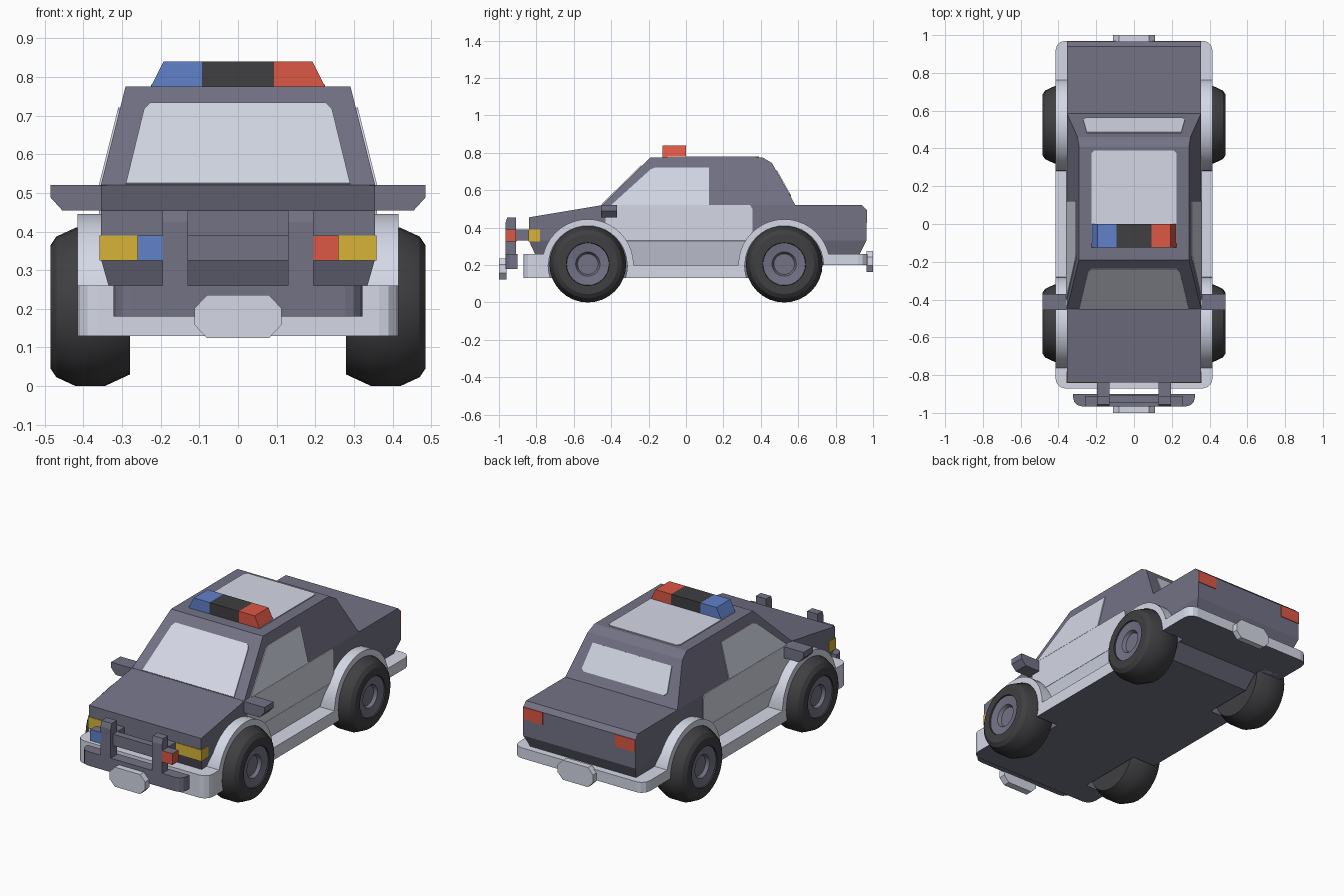
import bpy, bmesh, math
from mathutils import Vector

if "Cube" in bpy.data.objects:
    bpy.data.objects.remove(bpy.data.objects["Cube"])


def material(name, rgb):
    m = bpy.data.materials.new(name)
    m.diffuse_color = (*rgb, 1)
    m.use_nodes = True
    m.node_tree.nodes["Principled BSDF"].inputs["Base Color"].default_value = m.diffuse_color
    return m


SLATE = material("slate_paint", (0.17, 0.168, 0.235))
PALE = material("pale_paint", (0.66, 0.69, 0.79))
BLACK = material("black_rubber", (0.05, 0.05, 0.055))
BLUE = material("blue_light", (0.12, 0.22, 0.60))
RED = material("red_light", (0.72, 0.095, 0.06))
YELLOW = material("yellow_light", (0.68, 0.45, 0.04))


def finish(name, bm, *mats):
    bmesh.ops.recalc_face_normals(bm, faces=bm.faces[:])
    me = bpy.data.meshes.new(name)
    bm.to_mesh(me)
    bm.free()
    for m in mats:
        me.materials.append(m)
    ob = bpy.data.objects.new(name, me)
    bpy.context.collection.objects.link(ob)
    return ob


def activate(ob):
    bpy.ops.object.select_all(action='DESELECT')
    ob.select_set(True)
    bpy.context.view_layer.objects.active = ob


def smooth(ob):
    activate(ob)
    bpy.ops.object.shade_smooth_by_angle(angle=math.radians(25))


def loft(name, a, b, *mats, bevel=None, offset=0.05):
    """Solid between two matching outlines; bevel is a rule choosing edges to round."""
    bm = bmesh.new()
    va, vb = [bm.verts.new(p) for p in a], [bm.verts.new(p) for p in b]
    bm.faces.new(va)
    bm.faces.new(vb)
    n = len(a)
    for i in range(n):
        j = (i + 1) % n
        bm.faces.new((va[i], va[j], vb[j], vb[i]))
    if bevel:
        edges = [e for e in bm.edges if bevel(e.verts[0].co, e.verts[1].co)]
        bmesh.ops.bevel(bm, geom=edges, offset=offset, segments=3, profile=0.5, affect='EDGES')
    return finish(name, bm, *mats)


def side_prism(name, yz, w, *mats, **kw):
    """Side outline spread to half-width w, which may depend on height."""
    f = w if callable(w) else (lambda z: w)
    return loft(name, [(-f(z), y, z) for y, z in yz], [(f(z), y, z) for y, z in yz], *mats, **kw)


def front_prism(name, xz, y0, y1, *mats):
    return loft(name, [(x, y0, z) for x, z in xz], [(x, y1, z) for x, z in xz], *mats)


def box(name, x0, x1, y0, y1, z0, z1, *mats, **kw):
    ring = [(x0, y0), (x1, y0), (x1, y1), (x0, y1)]
    return loft(name, [(x, y, z0) for x, y in ring], [(x, y, z1) for x, y in ring], *mats, **kw)


def plate(name, pts, out, mat, t=0.005):
    d = Vector(out).normalized() * t
    return loft(name, pts, [Vector(p) + d for p in pts], mat)


def lathe(name, prof, y, z, s, mat, a0=0.0, a1=2 * math.pi, n=32, closed=False):
    """Spin an (x, radius) outline about the axle at (y, z)."""
    bm = bmesh.new()
    full = a1 - a0 > 6.2
    rings = []
    for k in range(n if full else n + 1):
        a = a0 + (a1 - a0) * k / n
        rings.append([bm.verts.new((s * x, y + r * math.cos(a), z + r * math.sin(a))) for x, r in prof])
    m = len(prof)
    for k in range(n):
        p, q = rings[k], rings[(k + 1) % len(rings)]
        for i in range(m if closed else m - 1):
            j = (i + 1) % m
            bm.faces.new((p[i], p[j], q[j], q[i]))
    if not full:
        bm.faces.new(rings[0])
        bm.faces.new(rings[-1])
    bmesh.ops.remove_doubles(bm, verts=bm.verts[:], dist=1e-5)
    ob = finish(name, bm, mat)
    smooth(ob)
    return ob


def paint(ob, index, rule):
    for p in ob.data.polygons:
        if rule(p):
            p.material_index = index


AXLE, WELL = 0.525, 0.212

# Body shell: tapered sill, main body, cabin, chassis with bumpers
lower = loft("lower_body",
             [(-.318, -.78, .2), (.318, -.78, .2), (.318, .9, .2), (-.318, .9, .2)],
             [(-.355, -.84, .33), (.355, -.84, .33), (.355, .965, .33), (-.355, .965, .33)], SLATE)
body = side_prism("body", [(-.84, .33), (-.84, .455), (-.45, .52), (.94, .52), (.965, .495), (.965, .33)],
                  .355, SLATE)


def cabin_w(z):
    return .355 - .25 * (z - .52)


side_prism("cabin", [(-.45, .52), (-.19, .775), (.41, .775), (.46, .745), (.585, .52)], cabin_w, SLATE)
chassis = side_prism("chassis", [(-.87, .13), (.62, .13), (.70, .20), (.97, .20), (.97, .26), (AXLE, .26),
                                 (AXLE, .20), (-AXLE, .20), (-AXLE, .26), (-.87, .26)], .415, PALE, SLATE,
                     bevel=lambda a, b: abs(a.y) > .85 and abs(a.x - b.x) + abs(a.y - b.y) < .001)

# Wheel wells cut from the shell
for y in (-AXLE, AXLE):
    for s in (-1, 1):
        cutter = lathe("well_cutter", [(.27, 0), (.27, WELL), (.6, WELL), (.6, 0)], y, .2, s, SLATE, n=40)
        cutter.hide_render = True
        for ob in (lower, body, chassis):
            mod = ob.modifiers.new("well", 'BOOLEAN')
            mod.object, mod.operation, mod.solver = cutter, 'DIFFERENCE', 'EXACT'
            activate(ob)
            bpy.ops.object.modifier_apply(modifier=mod.name)
        bpy.data.objects.remove(cutter)
paint(chassis, 1, lambda p: p.normal.z < -.5)

# Wheels and arches
for y, end in ((-AXLE, "front"), (AXLE, "rear")):
    for s, side in ((-1, "left"), (1, "right")):
        tag = f"{end}_{side}"
        lathe("tyre_" + tag, [(.28, 0), (.28, .175), (.345, .205), (.42, .205), (.47, .182), (.485, .16),
                              (.485, .115), (.45, .11), (.45, 0)], y, .205, s, BLACK)
        lathe("hub_" + tag, [(.44, .113), (.478, .113), (.47, .065), (.452, .055), (.452, 0)],
              y, .205, s, SLATE)
        lathe("arch_" + tag, [(.28, .21), (.415, .21), (.415, .245), (.28, .245)], y, .2, s, PALE,
              0, math.pi, 20, closed=True)

# Windows and roof panel
shield = [(-.29, .522), (.29, .522), (.243, .715), (.228, .73), (-.228, .73), (-.243, .715)]
plate("windscreen", [(x, -.45 + (z - .52) * .26 / .255, z) for x, z in shield], (0, -.255, .26), PALE)
rear = [(-.27, .58), (-.255, .567), (.255, .567), (.27, .58), (.25, .705), (-.25, .705)]
plate("rear_window", [(x, .46 + (.745 - z) * .125 / .225, z) for x, z in rear], (0, .225, .125), PALE)
roof = [(-.225, -.1), (.225, -.1), (.225, .375), (.21, .39), (-.21, .39), (-.225, .375)]
plate("roof_panel", [(x, y, .775) for x, y in roof], (0, 0, 1), PALE)

# Mirrored side parts
window = [(-.4, .52), (-.19, .71), (-.165, .72), (.123, .72), (.123, .52)]
door = [(-.43, .52), (-.43, .425), (-.38, .385), (-.34, .33), (.335, .33), (.355, .36), (.355, .5), (.343, .52)]
sill = [(-.34, .33), (-.295, .2), (.295, .2), (.335, .33)]
for s, side in ((-1, "left"), (1, "right")):
    plate("side_window_" + side, [(s * cabin_w(z), y, z) for y, z in window], (s, 0, .25), PALE)
    plate("door_" + side, [(s * .355, y, z) for y, z in door], (s, 0, 0), PALE)
    plate("door_sill_" + side, [(s * (.355 - (.33 - z) * .285), y, z) for y, z in sill], (s, 0, -.285), PALE)
    front_prism("mirror_" + side, [(s * x, z) for x, z in
                ((.34, .455), (.455, .455), (.485, .488), (.485, .52), (.34, .52))], -.455, -.37, SLATE)
    box("headlight_" + side, s * .195, s * .358, -.843, -.78, .325, .39, YELLOW)
    box("tail_light_" + side, s * .23, s * .355, .96, .969, .425, .495, RED)
    # Push bar upright, strut and flashing light
    up = [(-.91, .2), (-.965, .2), (-.965, .425), (-.955, .455), (-.91, .455)]
    loft("push_bar_upright_" + side, [(s * .13, y, z) for y, z in up], [(s * .195, y, z) for y, z in up], SLATE)
    box("push_bar_strut_" + side, s * .13, s * .195, -.92, -.83, .33, .39, SLATE)
    flash = box("push_bar_light_" + side, s * .19, s * .26, -.965, -.91, .325, .39, BLUE if s < 0 else RED, SLATE)
    paint(flash, 1, lambda p: p.normal.z > .5)
    # Roof beacon
    front_prism("beacon_" + side, [(s * x, z) for x, z in ((.093, .775), (.225, .775), (.193, .84), (.093, .84))],
                -.125, 0, BLUE if s < 0 else RED)

box("beacon_centre", -.094, .094, -.125, 0, .775, .84, BLACK)

# Push bar cross pieces
box("push_bar_rail", -.135, .135, -.945, -.905, .325, .39, SLATE)
box("push_bar_base", -.322, .322, -.965, -.9, .18, .26, SLATE, offset=.045,
    bevel=lambda a, b: a.y < -.95 and b.y < -.95 and abs(a.z - b.z) > .05)

# Number plates
for name, y0, y1, z in (("front_plate", -1, -.96, .18), ("rear_plate", .965, 1, .22)):
    octagon = [(-.112, -.022), (-.08, -.056), (.08, -.056), (.112, -.022),
               (.112, .022), (.08, .056), (-.08, .056), (-.112, .022)]
    front_prism(name, [(x, z + h) for x, h in octagon], y0, y1, PALE)
